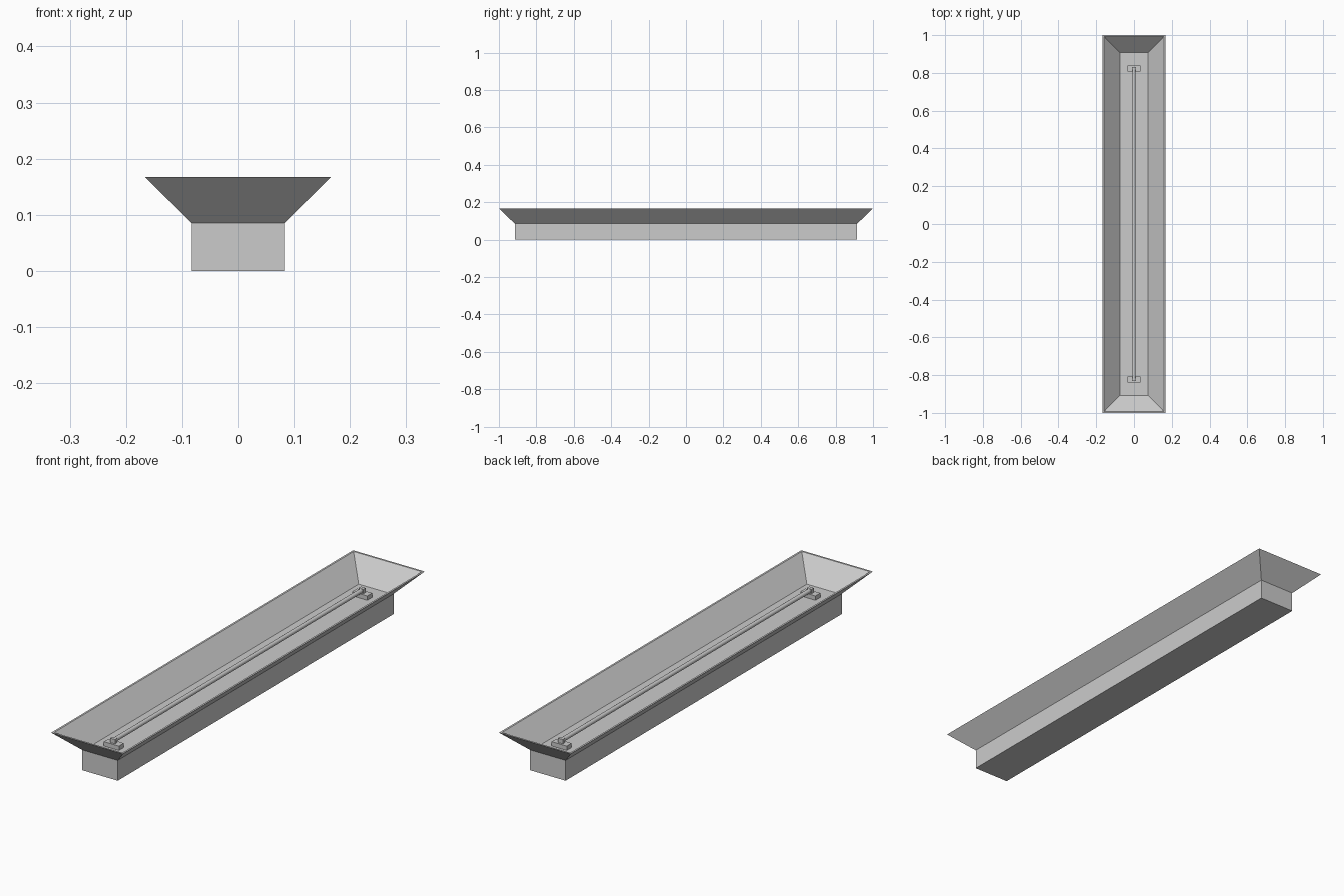
import bpy, bmesh, math

if "Cube" in bpy.data.objects:
    bpy.data.objects.remove(bpy.data.objects["Cube"])

RIM = (0.166, 1.0, 0.167)     # outer half width, half length, height
BASE = (0.083, 0.915, 0.085)
WALL = 0.008


def finish(bm, name):
    bmesh.ops.recalc_face_normals(bm, faces=bm.faces)
    mesh = bpy.data.meshes.new(name)
    bm.to_mesh(mesh)
    bm.free()
    obj = bpy.data.objects.new(name, mesh)
    bpy.context.collection.objects.link(obj)
    return obj


def loft(name, sections):
    """Skin a stack of rectangles (half x, half y, z), capping both ends."""
    bm = bmesh.new()
    rings = [[bm.verts.new((sx * x, sy * y, z))
              for sx, sy in ((-1, -1), (1, -1), (1, 1), (-1, 1))]
             for x, y, z in sections]
    for a, b in zip(rings, rings[1:]):
        for i in range(4):
            j = (i + 1) % 4
            bm.faces.new((a[i], a[j], b[j], b[i]))
    bm.faces.new(rings[0])
    bm.faces.new(rings[-1])
    return finish(bm, name)


# Housing: box base, flared reflector walls, thin rim, recessed floor
loft("lamp_housing", [
    (BASE[0], BASE[1], 0),
    BASE,
    RIM,
    (RIM[0] - WALL, RIM[1] - WALL, RIM[2]),
    (BASE[0] - WALL, BASE[1] - WALL, BASE[2]),
])

# Tube holders: wide foot with a narrow socket post on top
for side, label in ((-1, "front"), (1, "back")):
    for part, half_x, half_y, z0, z1 in (
            ("holder_foot", 0.035, 0.016, 0.085, 0.103),
            ("holder_post", 0.011, 0.008, 0.103, 0.121)):
        obj = loft(f"{label}_{part}", [(half_x, half_y, z0), (half_x, half_y, z1)])
        obj.location.y = side * 0.823

# Fluorescent tube
bpy.ops.mesh.primitive_cylinder_add(vertices=16, radius=0.009, depth=1.65,
                                    location=(0, 0, 0.112),
                                    rotation=(math.pi / 2, 0, 0))
tube = bpy.context.object
tube.name = "light_tube"
bpy.ops.object.shade_smooth_by_angle(angle=math.radians(40))
